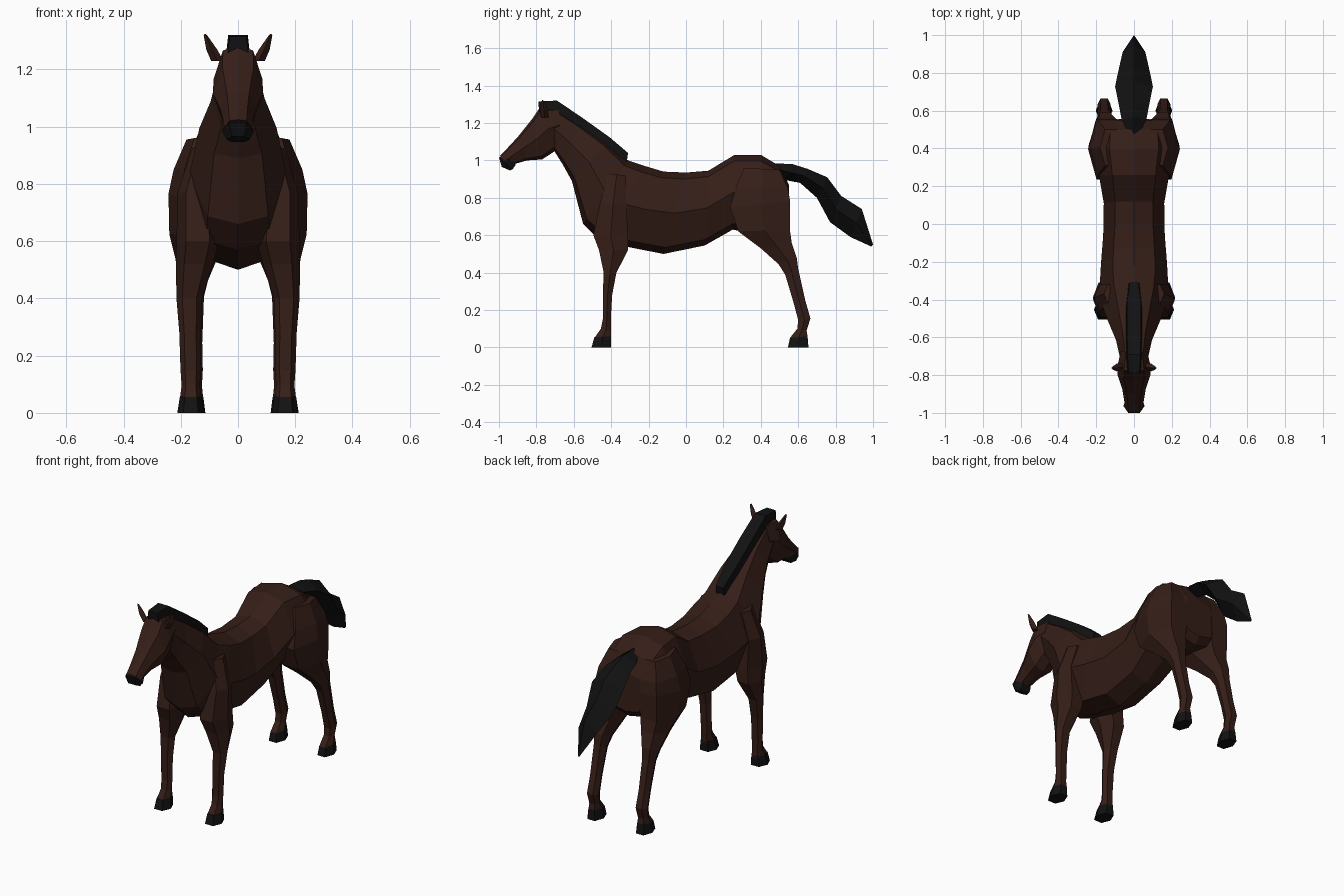
import bpy, bmesh


def material(name, rgb):
    m = bpy.data.materials.new(name)
    m.diffuse_color = (*rgb, 1)
    return m


BROWN = material("brown_coat", (0.036, 0.013, 0.009))
BLACK = material("black_hair", (0.006, 0.006, 0.006))
OCT = [(0, 1), (.62, .84), (1, 0), (.62, -.84), (0, -1), (-.62, -.84), (-1, 0), (-.62, .84)]
HEX = [(.55, 1), (1, 0), (.55, -1), (-.55, -1), (-1, 0), (-.55, 1)]
BOX = [(.8, 1), (1, -1), (-1, -1), (-.8, 1)]
DIAMOND = [(0, 1), (1, 0), (0, -1), (-1, 0)]


def loft(name, rings, mat, profile=OCT, mirror=False):
    """Skin rings given as (y1, z1, y2, z2, half_width[, centre_x])."""
    bm = bmesh.new()
    loops = []
    for r in rings:
        y1, z1, y2, z2, w = r[:5]
        cx = r[5] if len(r) > 5 else 0
        loops.append([bm.verts.new((cx + px * w,
                                    (y1 + y2) / 2 + pz * (y1 - y2) / 2,
                                    (z1 + z2) / 2 + pz * (z1 - z2) / 2)) for px, pz in profile])
    n = len(profile)
    for a, b in zip(loops, loops[1:]):
        for i in range(n):
            j = (i + 1) % n
            bm.faces.new((a[i], a[j], b[j], b[i]))
    bm.faces.new(loops[0][::-1])
    bm.faces.new(loops[-1])
    bmesh.ops.recalc_face_normals(bm, faces=bm.faces)
    me = bpy.data.meshes.new(name)
    bm.to_mesh(me)
    bm.free()
    me.materials.append(mat)
    ob = bpy.data.objects.new(name, me)
    bpy.context.collection.objects.link(ob)
    if mirror:
        ob.modifiers.new("Mirror", 'MIRROR')
    return ob


# Neck, barrel and rump in one skin
loft("body", [
    (-.70, 1.28, -.71, 1.06, .075),
    (-.57, 1.20, -.66, .98, .095),
    (-.43, 1.10, -.61, .89, .135),
    (-.31, 1.00, -.55, .66, .170),
    (-.22, .97, -.46, .57, .182),
    (-.12, .94, -.30, .535, .175),
    (0, .935, -.12, .50, .163),
    (.12, .945, .10, .545, .160),
    (.26, 1.03, .25, .63, .185),
    (.40, 1.03, .41, .60, .21),
    (.50, .97, .52, .60, .20),
    (.55, .87, .555, .64, .13)], BROWN)

# Head tapering from cheek to nose
loft("head", [
    (-.68, 1.28, -.67, 1.10, .07),
    (-.78, 1.285, -.70, 1.05, .085),
    (-.82, 1.225, -.77, 1.005, .088),
    (-.90, 1.125, -.85, 1.00, .062),
    (-.96, 1.06, -.91, .983, .052),
    (-.995, 1.025, -.94, .97, .048)], BROWN)
loft("muzzle", [
    (-.975, 1.028, -.91, .978, .048),
    (-1.0, 1.015, -.925, .955, .056),
    (-.985, .965, -.94, .946, .040)], BLACK, HEX)

# Ears
loft("ears", [
    (-.775, 1.23, -.735, 1.23, .022, .072),
    (-.78, 1.27, -.74, 1.27, .019, .092),
    (-.77, 1.325, -.755, 1.315, .006, .114)], BROWN, DIAMOND, True)

# Mane along the neck crest
loft("mane", [
    (-.79, 1.315, -.785, 1.26, .036),
    (-.69, 1.32, -.70, 1.24, .043),
    (-.55, 1.225, -.59, 1.15, .046),
    (-.41, 1.125, -.45, 1.06, .045),
    (-.31, 1.04, -.32, .97, .030)], BLACK, BOX)

# Tail
loft("tail", [
    (.46, .985, .48, .93, .02),
    (.57, .98, .53, .895, .065),
    (.65, .955, .61, .88, .08),
    (.755, .91, .70, .80, .10),
    (.83, .81, .77, .67, .085),
    (.94, .74, .88, .59, .06),
    (1.0, .55, .99, .54, .004)], BLACK, DIAMOND)

# Front legs, shoulder down to pastern
loft("front_legs", [
    (-.42, .93, -.32, .92, .05, .11),
    (-.46, .77, -.32, .77, .065, .146),
    (-.495, .60, -.31, .60, .075, .14),
    (-.465, .52, -.31, .52, .065, .152),
    (-.44, .40, -.372, .40, .045, .17),
    (-.445, .28, -.395, .28, .038, .167),
    (-.445, .15, -.402, .15, .036, .165),
    (-.455, .10, -.402, .09, .032, .165),
    (-.49, .05, -.40, .05, .038, .165)], BROWN, HEX, True)
loft("front_hooves", [
    (-.49, .055, -.40, .06, .038, .165),
    (-.505, 0, -.402, 0, .047, .165)], BLACK, HEX, True)

# Hind legs, haunch down to pastern
loft("hind_legs", [
    (.31, .96, .50, .95, .06, .12),
    (.265, .85, .545, .85, .085, .14),
    (.235, .75, .557, .78, .10, .143),
    (.28, .62, .555, .63, .095, .145),
    (.40, .53, .565, .56, .075, .145),
    (.495, .445, .592, .48, .050, .155),
    (.53, .39, .60, .42, .038, .157),
    (.575, .24, .638, .25, .033, .158),
    (.60, .145, .665, .155, .035, .158),
    (.595, .10, .645, .09, .032, .158),
    (.555, .05, .65, .06, .036, .158)], BROWN, HEX, True)
loft("hind_hooves", [
    (.556, .05, .65, .06, .037, .158),
    (.545, 0, .655, 0, .044, .158)], BLACK, HEX, True)
